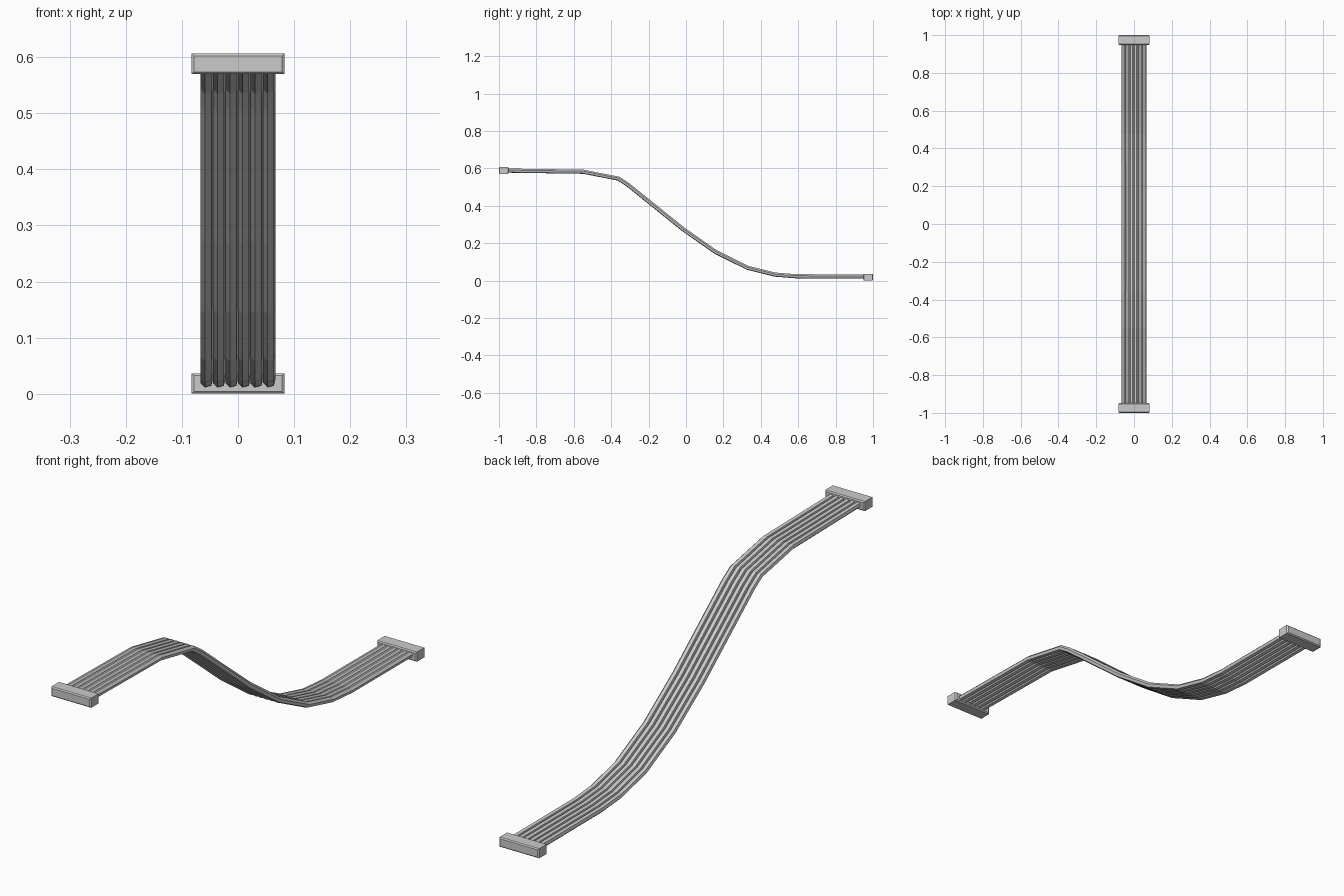
import bpy
import bmesh
from math import sin, cos, radians
from mathutils import Vector

cube = bpy.data.objects.get("Cube")
if cube:
    bpy.data.objects.remove(cube)

WIRES, PITCH, RADIUS, SIDES = 6, 0.0223, 0.0115, 6
HALF_W, HALF_H, LENGTH = 0.083, 0.0182, 0.052
TOP_Z, LOW_Z = 0.588, 0.0182

# Cable centre line as (y, z)
PATH = [(-0.96, TOP_Z), (-0.55, 0.582), (-0.36, 0.545), (-0.31, 0.512),
        (-0.016, 0.275), (0.16, 0.152), (0.33, 0.068), (0.476, 0.032),
        (0.59, 0.023), (0.96, 0.022)]


def finish(name, bm):
    bmesh.ops.recalc_face_normals(bm, faces=bm.faces)
    mesh = bpy.data.meshes.new(name)
    bm.to_mesh(mesh)
    bm.free()
    obj = bpy.data.objects.new(name, mesh)
    bpy.context.collection.objects.link(obj)
    return obj


def loft(bm, rings):
    """Skin a list of point rings and cap both ends."""
    rings = [[bm.verts.new(p) for p in ring] for ring in rings]
    for a, b in zip(rings, rings[1:]):
        for i in range(len(a)):
            j = (i + 1) % len(a)
            bm.faces.new((a[i], a[j], b[j], b[i]))
    bm.faces.new(rings[0])
    bm.faces.new(rings[-1])


def wire(name, x):
    points = [Vector((x, y, z)) for y, z in PATH]
    rings = []
    for i, p in enumerate(points):
        before = (p - points[max(i - 1, 0)]).normalized()
        after = (points[min(i + 1, len(points) - 1)] - p).normalized()
        along = (before + after).normalized()
        up = Vector((1, 0, 0)).cross(along)
        angles = [radians(15 + 360 * k / SIDES) for k in range(SIDES)]
        rings.append([p + RADIUS * (Vector((cos(a), 0, 0)) + up * sin(a))
                      for a in angles])
    bm = bmesh.new()
    loft(bm, rings)
    return finish(name, bm)


def connector(name, z, side):
    # Housing: slim collar bands at full size, slightly inset end faces
    bm = bmesh.new()
    rings = []
    for depth, inset in ((0, 0.005), (0.004, 0), (LENGTH - 0.004, 0), (LENGTH, 0.005)):
        w, h, y = HALF_W - inset, HALF_H - inset * 0.8, side * (1 - depth)
        rings.append([(-w, y, z - h), (w, y, z - h), (w, y, z + h), (-w, y, z + h)])
    loft(bm, rings)
    return finish(name, bm)


# Parallel wires of the ribbon
for n in range(WIRES):
    wire(f"wire_{n + 1}", (n - (WIRES - 1) / 2) * PITCH)

# Plug at each end
connector("front_connector", TOP_Z, -1)
connector("back_connector", LOW_Z, 1)
